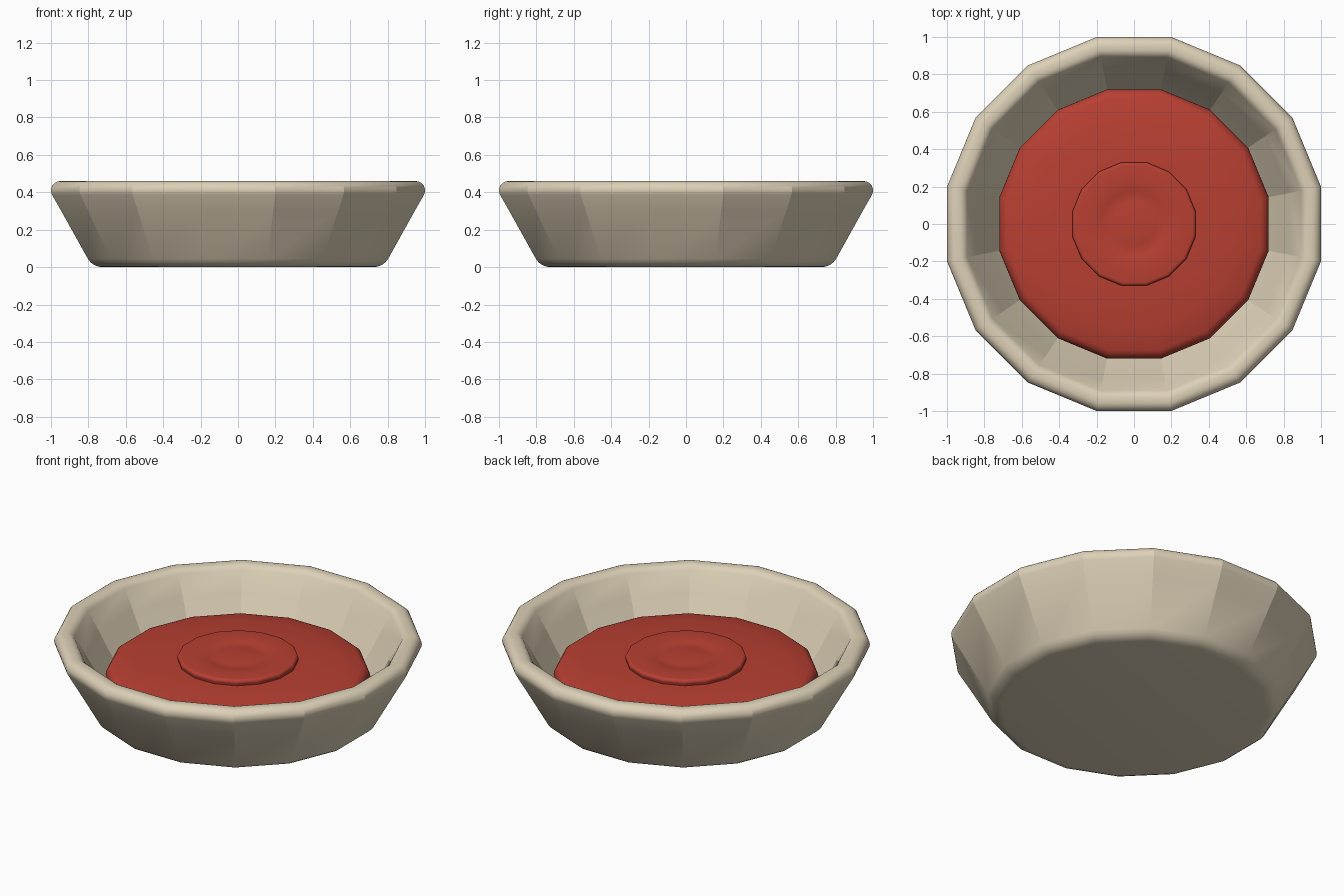
import bpy
import bmesh
from math import pi, sin, cos, radians

SIDES = 16

cube = bpy.data.objects.get("Cube")
if cube:
    bpy.data.objects.remove(cube, do_unlink=True)


def make_material(name, rgb):
    mat = bpy.data.materials.new(name)
    mat.use_nodes = True
    color = (*rgb, 1)
    mat.diffuse_color = color
    mat.node_tree.nodes["Principled BSDF"].inputs["Base Color"].default_value = color
    return mat


def arc(r, z, size, start, end, steps):
    """Points of a rounded corner in the profile plane."""
    angles = [radians(start + (end - start) * i / steps) for i in range(steps + 1)]
    return [(r + size * cos(a), z + size * sin(a)) for a in angles]


def lathe(name, profile, mat):
    """Turn a profile of (flat-to-centre distance, height) into a closed 16-sided body."""
    bm = bmesh.new()
    rings = []
    for dist, z in profile:
        r = dist / cos(pi / SIDES)
        turn = [2 * pi * (i + 0.5) / SIDES for i in range(SIDES)]
        rings.append([bm.verts.new((r * cos(a), r * sin(a), z)) for a in turn])
    for low, high in zip(rings, rings[1:]):
        for i in range(SIDES):
            j = (i + 1) % SIDES
            bm.faces.new((low[i], low[j], high[j], high[i]))
    bm.faces.new(rings[0][::-1])
    bm.faces.new(rings[-1])
    mesh = bpy.data.meshes.new(name)
    bm.to_mesh(mesh)
    bm.free()
    mesh.materials.append(mat)
    obj = bpy.data.objects.new(name, mesh)
    bpy.context.collection.objects.link(obj)
    bpy.ops.object.select_all(action="DESELECT")
    obj.select_set(True)
    bpy.context.view_layer.objects.active = obj
    bpy.ops.object.shade_smooth_by_angle(angle=radians(18))
    return obj


cream = make_material("cream", (0.72, 0.63, 0.47))
red = make_material("brick red", (0.48, 0.05, 0.032))

# Bowl: rounded foot, sloping wall, rolled rim, then the inside down to the floor
bowl = arc(0.725, 0.09, 0.09, -90, -30, 4)
bowl += [(0.945, 0.30)]
bowl += arc(0.95, 0.41, 0.05, -28, 90, 8)
bowl += arc(0.935, 0.41, 0.05, 90, 150, 4)
bowl += [(0.83, 0.33), (0.77, 0.22), (0.72, 0.14)]
bowl += arc(0.66, 0.17, 0.07, -30, -90, 4)
lathe("bowl", bowl, cream)

# Filling: gently domed disc with a rounded edge
filling = [(0.66, 0.11), (0.70, 0.14)]
filling += arc(0.66, 0.21, 0.06, 0, 75, 5)
filling += [(0.55, 0.286), (0.42, 0.297), (0.30, 0.302)]
lathe("filling", filling, red)

# Raised centre: low button with a shallow dished ring
button = [(0.31, 0.28), (0.326, 0.298)]
button += arc(0.312, 0.318, 0.018, 0, 90, 6)
button += [(0.25, 0.338), (0.20, 0.336), (0.175, 0.331), (0.15, 0.327),
           (0.125, 0.328), (0.10, 0.331), (0.05, 0.334)]
lathe("raised_centre", button, red)
